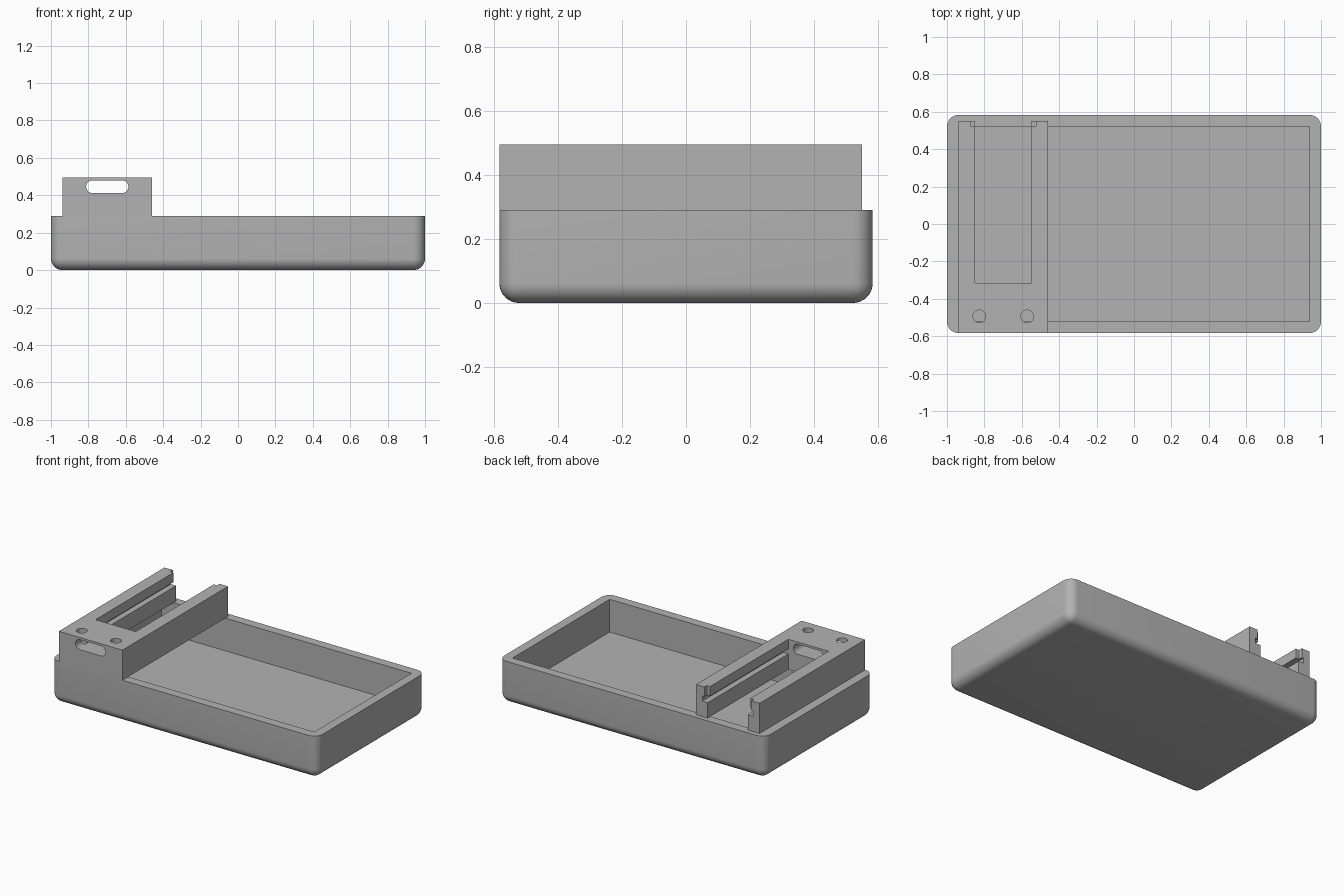
import bpy, bmesh, math

if "Cube" in bpy.data.objects:
    bpy.data.objects.remove(bpy.data.objects["Cube"], do_unlink=True)

grey = bpy.data.materials.new("plain grey")
grey.use_nodes = True
grey.diffuse_color = (0.45, 0.45, 0.45, 1)
grey.node_tree.nodes["Principled BSDF"].inputs["Base Color"].default_value = (0.45, 0.45, 0.45, 1)


def box(name, x, y, z):
    """Box from (min, max) ranges on each axis."""
    bm = bmesh.new()
    bmesh.ops.create_cube(bm, size=1)
    for v in bm.verts:
        v.co = [r[0] if c < 0 else r[1] for c, r in zip(v.co, (x, y, z))]
    return finish(bm, name)


def finish(bm, name):
    bmesh.ops.recalc_face_normals(bm, faces=bm.faces)
    mesh = bpy.data.meshes.new(name)
    bm.to_mesh(mesh)
    bm.free()
    mesh.materials.append(grey)
    obj = bpy.data.objects.new(name, mesh)
    bpy.context.collection.objects.link(obj)
    return obj


def prism(name, points, offset):
    """Closed outline pushed along an offset vector."""
    bm = bmesh.new()
    face = bm.faces.new([bm.verts.new(p) for p in points])
    top = bmesh.ops.extrude_face_region(bm, geom=[face])["geom"]
    bmesh.ops.translate(bm, vec=offset, verts=[g for g in top if isinstance(g, bmesh.types.BMVert)])
    return finish(bm, name)


def cut(target, cutter):
    """Subtract the cutter, apply, and remove it."""
    cutter.hide_render = True
    mod = target.modifiers.new("cut", 'BOOLEAN')
    mod.operation, mod.solver, mod.object = 'DIFFERENCE', 'EXACT', cutter
    bpy.context.view_layer.objects.active = target
    bpy.ops.object.modifier_apply(modifier=mod.name)
    bpy.data.objects.remove(cutter, do_unlink=True)


def smooth(obj):
    bpy.ops.object.select_all(action='DESELECT')
    obj.select_set(True)
    bpy.context.view_layer.objects.active = obj
    bpy.ops.object.shade_smooth_by_angle(angle=math.radians(30))


# Tray: rounded sides and bottom, flat sharp rim, open cavity
RIM, TOP = 0.29, 0.495
tray = box("tray", (-1, 1), (-0.583, 0.583), (0, RIM))
bm = bmesh.new()
bm.from_mesh(tray.data)
edges = [e for e in bm.edges if min(v.co.z for v in e.verts) < 0.01]
bmesh.ops.bevel(bm, geom=edges, offset=0.062, segments=8, profile=0.5, affect='EDGES')
bm.to_mesh(tray.data)
bm.free()
cut(tray, box("cavity", (-0.938, 0.938), (-0.521, 0.521), (0.068, 0.6)))
smooth(tray)

# Slide holder: block with a channel open to the back
LEFT, RIGHT, MID = -0.938, -0.46, -0.699
holder = box("slide_holder", (LEFT, RIGHT), (-0.583, 0.55), (RIM, TOP))
cut(holder, box("channel", (-0.85, -0.548), (-0.315, 0.7), (0.2, 0.6)))

# Side grooves along both rails, and the relieved lips at their back ends
cut(holder, box("groove", (-0.89, -0.508), (-0.315, 0.7), (0.395, 0.43)))
cut(holder, box("lip_relief", (-0.875, -0.523), (0.523, 0.7), (0.41, 0.6)))

# Rounded slot through the front into the channel
r, half = 0.034, 0.079
slot = []
for i in range(26):
    a = math.pi * (i % 13) / 12 + (math.pi / 2 if i > 12 else -math.pi / 2)
    side = -half if i > 12 else half
    slot.append((MID + side + r * math.cos(a), -0.7, 0.446 + r * math.sin(a)))
cut(holder, prism("front_slot", slot, (0, 0.5, 0)))

# Two round screw holes down through the block
for side in (-1, 1):
    ring = [(MID + side * 0.128 + 0.034 * math.cos(a), -0.494 + 0.034 * math.sin(a), 0.2)
            for a in (math.tau * i / 32 for i in range(32))]
    cut(holder, prism("screw_hole", ring, (0, 0, 0.5)))
smooth(holder)
